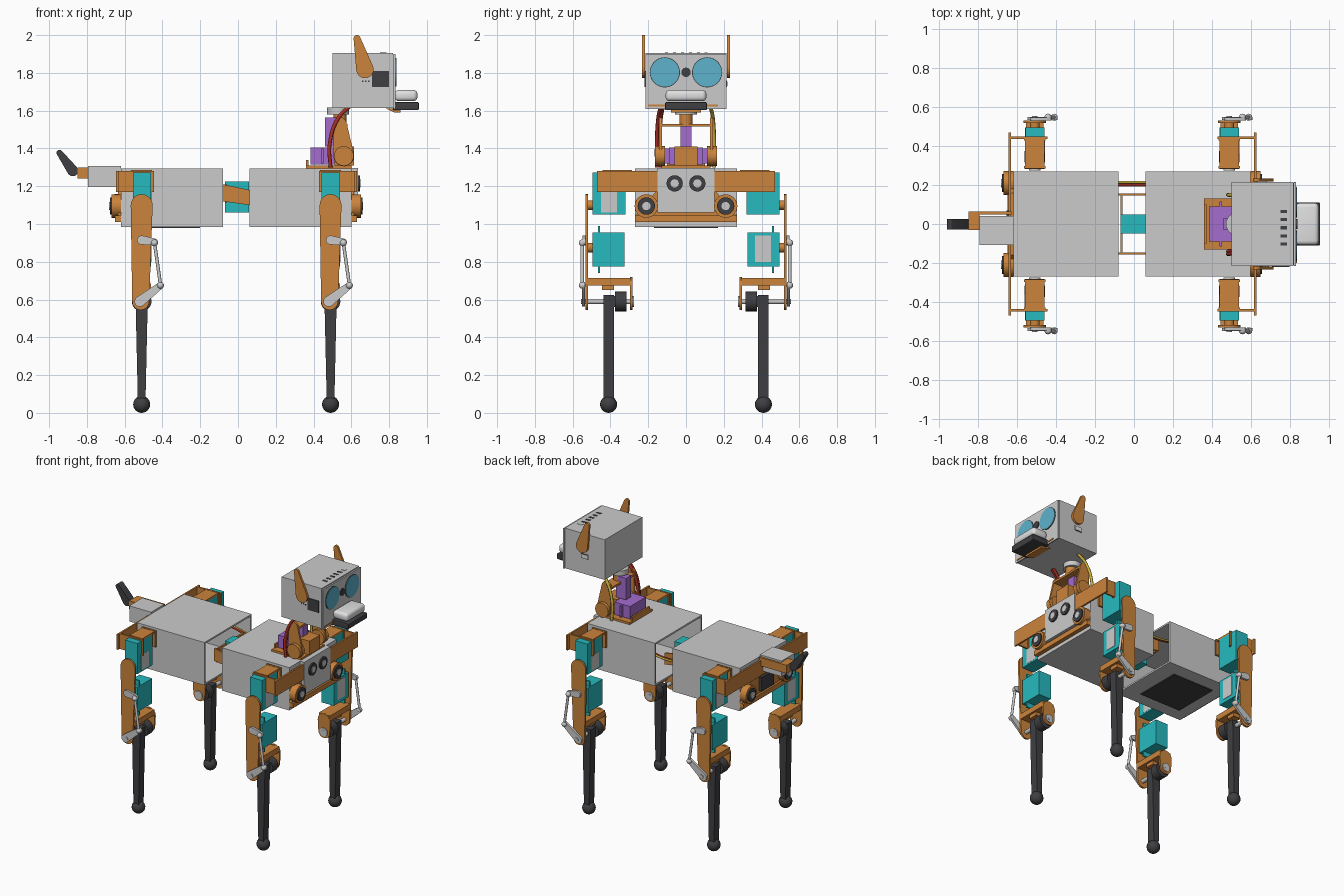
import bpy, bmesh, math
from mathutils import Vector, Matrix

if "Cube" in bpy.data.objects:
    bpy.data.objects.remove(bpy.data.objects["Cube"])


def material(name, rgb):
    m = bpy.data.materials.new(name)
    m.diffuse_color = (*rgb, 1)
    m.use_nodes = True
    m.node_tree.nodes["Principled BSDF"].inputs["Base Color"].default_value = m.diffuse_color
    return m


GREY = material("light grey shell", (0.60, 0.60, 0.60))
ORANGE = material("orange bracket", (0.60, 0.23, 0.045))
CYAN = material("cyan servo", (0.02, 0.49, 0.52))
PURPLE = material("purple servo", (0.37, 0.15, 0.62))
BLACK = material("dark plastic", (0.05, 0.05, 0.055))
BLUE = material("blue lens", (0.11, 0.45, 0.60))
WHITE = material("white plastic", (0.75, 0.75, 0.75))
RED = material("red wire", (0.40, 0.03, 0.02))
YELLOW = material("yellow wire", (0.60, 0.45, 0.05))


def finish(name, bm, mat):
    bmesh.ops.recalc_face_normals(bm, faces=bm.faces)
    me = bpy.data.meshes.new(name)
    bm.to_mesh(me)
    bm.free()
    me.materials.append(mat)
    me.shade_smooth()
    me.set_sharp_from_angle(angle=math.radians(32))
    ob = bpy.data.objects.new(name, me)
    bpy.context.collection.objects.link(ob)
    return ob


def box(name, x, y, z, mat, bevel=0):
    bm = bmesh.new()
    bmesh.ops.create_cube(bm, size=1)
    for v in bm.verts:
        for i, (a, b) in enumerate((x, y, z)):
            v.co[i] = (a + b) / 2 + v.co[i] * (b - a)
    if bevel:
        bmesh.ops.bevel(bm, geom=bm.edges[:], offset=bevel, segments=4, profile=0.5, affect='EDGES')
    return finish(name, bm, mat)


def rod(name, p, q, r, mat, sides=24, r2=None):
    p, q = Vector(p), Vector(q)
    bm = bmesh.new()
    m = Matrix.Translation((p + q) / 2) @ (q - p).to_track_quat('Z', 'Y').to_matrix().to_4x4()
    bmesh.ops.create_cone(bm, cap_ends=True, segments=sides, radius1=r,
                          radius2=r if r2 is None else r2, depth=(q - p).length, matrix=m)
    return finish(name, bm, mat)


def ball(name, c, r, mat):
    bm = bmesh.new()
    bmesh.ops.create_uvsphere(bm, u_segments=20, v_segments=12, radius=r, matrix=Matrix.Translation(c))
    return finish(name, bm, mat)


def prism(name, pts, axis, a, b, mat):
    """Extrude a flat outline along x or y; pts are (y, z) or (x, z)."""
    bm = bmesh.new()
    vs = [bm.verts.new((a, u, w) if axis == 'x' else (u, a, w)) for u, w in pts]
    ext = bmesh.ops.extrude_face_region(bm, geom=[bm.faces.new(vs)])
    d = Vector((b - a, 0, 0) if axis == 'x' else (0, b - a, 0))
    bmesh.ops.translate(bm, vec=d, verts=[g for g in ext['geom'] if isinstance(g, bmesh.types.BMVert)])
    # extruding keeps the starting face as the second cap
    return finish(name, bm, mat)


def link(name, p, r, q, s, y0, y1, mat, n=10):
    """Plate with a rounded end of radius r at p and s at q (x, z)."""
    p, q = Vector(p), Vector(q)
    d = q - p
    a, beta = math.atan2(d.y, d.x), math.acos((r - s) / d.length)
    pts = []
    for c, rad, t0, t1 in ((p, r, a + beta, a + 2 * math.pi - beta), (q, s, a - beta, a + beta)):
        for i in range(n + 1):
            t = t0 + (t1 - t0) * i / n
            pts.append((c.x + rad * math.cos(t), c.y + rad * math.sin(t)))
    return prism(name, pts, 'y', y0, y1, mat)


def cable(name, pts, r, mat):
    cu = bpy.data.curves.new(name, 'CURVE')
    cu.dimensions = '3D'
    cu.bevel_depth, cu.bevel_resolution, cu.resolution_u = r, 2, 6
    sp = cu.splines.new('BEZIER')
    sp.bezier_points.add(len(pts) - 1)
    for b, p in zip(sp.bezier_points, pts):
        b.co = p
        b.handle_left_type = b.handle_right_type = 'AUTO'
    cu.materials.append(mat)
    bpy.context.collection.objects.link(bpy.data.objects.new(name, cu))


# Body shells: thin walled, open towards the waist
T = 0.012
for name, x0, x1, wall in (("rear_body", -0.62, -0.08, -0.62), ("front_body", 0.06, 0.60, 0.60 - T)):
    box(name + "_top", (x0, x1), (-0.27, 0.27), (1.295 - T, 1.295), GREY)
    box(name + "_floor", (x0, x1), (-0.27, 0.27), (0.985, 0.985 + T), GREY)
    box(name + "_end", (wall, wall + T), (-0.258, 0.258), (0.997, 1.283), GREY)
    for y in (-0.27, 0.27 - T):
        box(name + "_side", (x0, x1), (y, y + T), (0.997, 1.283), GREY)
box("belly_mat", (-0.53, -0.2), (-0.17, 0.17), (0.979, 0.987), BLACK)

# End brackets: hip rail, hip pivots and lower lip
for e, r, d in ((0.60, 0.63, 1), (-0.62, -0.645, -1)):
    lo = lambda a, b: (min(a, b), max(a, b))
    box("hip_rail", lo(r, r - 0.012 * d), (-0.47, 0.47), (1.17, 1.28), ORANGE)
    box("lower_lip", lo(e, e + 0.03 * d), (-0.27, 0.27), (1.01, 1.045), ORANGE)
    prism("end_bracket", [(-0.27, 1.045), (0.27, 1.045), (0.16, 1.17), (-0.16, 1.17)], 'x', e, e + 0.015 * d, ORANGE)
    for s in (-1, 1):
        box("rail_flange", lo(r, r - 0.2 * d), lo(s * 0.437, s * 0.449), (1.17, 1.28), ORANGE)
        y = s * 0.21
        rod("hip_pivot", (e, y, 1.095), (e + 0.05 * d, y, 1.095), 0.062, ORANGE)
        rod("pivot_cap", (e + 0.05 * d, y, 1.095), (e + 0.058 * d, y, 1.095), 0.046, BLACK)
        rod("pivot_screw", (e + 0.058 * d, y, 1.095), (e + 0.063 * d, y, 1.095), 0.022, GREY)

# Chest panel with two range sensors
box("chest_panel", (0.60, 0.635), (-0.15, 0.15), (1.06, 1.297), GREY)
for s in (-1, 1):
    rod("chest_sensor", (0.63, s * 0.06, 1.215), (0.645, s * 0.06, 1.215), 0.043, BLACK)
    rod("chest_sensor_core", (0.645, s * 0.06, 1.215), (0.648, s * 0.06, 1.215), 0.022, GREY)
# Rear socket panel
box("rear_socket", (-0.655, -0.62), (-0.07, 0.07), (1.06, 1.16), BLACK)

# Waist joint
box("waist_servo", (-0.07, 0.058), (-0.05, 0.05), (1.06, 1.225), CYAN)
for y in (-0.158, 0.146):
    prism("waist_arm", [(-0.08, 1.12), (0.062, 1.10), (0.062, 1.18), (-0.08, 1.21)], 'y', y, y + 0.012, ORANGE)
box("waist_plate", (-0.07, -0.058), (-0.15, 0.15), (1.11, 1.21), ORANGE)
for y, m in ((0.20, RED), (0.215, YELLOW)):
    cable("waist_wire", [(-0.2, y, 1.2), (0, y, 1.17), (0.2, y, 1.2)], 0.007, m)


def leg(cx, s):
    Y = lambda a, b: (min(s * a, s * b), max(s * a, s * b))
    # hip bracket and servos
    box("hip_cap", (cx - 0.05, cx + 0.05), Y(0.295, 0.437), (1.272, 1.285), ORANGE)
    for a, b in ((0.285, 0.298), (0.428, 0.441)):
        box("hip_cap_side", (cx - 0.056, cx + 0.056), Y(a, b), (1.17, 1.287), ORANGE)
    box("upper_servo", (cx - 0.047, cx + 0.05), Y(0.32, 0.495), (1.05, 1.272), CYAN)
    box("lower_servo", (cx - 0.05, cx + 0.05), Y(0.325, 0.495), (0.775, 0.955), CYAN)
    box("lower_servo_flange", (cx - 0.045, cx + 0.045), Y(0.455, 0.467), (0.74, 0.99), CYAN)
    hi, low = (cx - 0.049, cx + 0.045) if s > 0 else (cx + 0.045, cx - 0.053)
    if s > 0:
        low = cx + 0.047
    box("upper_label", (hi, hi + 0.006), Y(0.365, 0.45), (1.06, 1.17), GREY)
    box("lower_label", (low, low + 0.006), Y(0.365, 0.45), (0.80, 0.94), GREY)
    # thigh plates and crossbar
    link("thigh_plate", (cx, 1.10), 0.058, (cx - 0.005, 0.59), 0.045, s * 0.518, s * 0.532, ORANGE)
    link("inner_knee_plate", (cx, 0.67), 0.05, (cx, 0.59), 0.045, s * 0.283, s * 0.296, ORANGE)
    box("thigh_crossbar", (cx - 0.045, cx + 0.045), Y(0.29, 0.52), (0.675, 0.715), ORANGE)
    box("thigh_stop", (cx - 0.03, cx + 0.03), Y(0.38, 0.445), (0.65, 0.675), ORANGE)
    for z in (1.10, 0.875):
        rod("servo_horn", (cx, s * 0.49, z), (cx, s * 0.52, z), 0.025, ORANGE)
    # knee and shin
    rod("knee_drum", (cx, s * 0.315, 0.59), (cx, s * 0.375, 0.59), 0.052, BLACK)
    rod("knee_axle", (cx, s * 0.275, 0.59), (cx, s * 0.555, 0.59), 0.014, GREY)
    rod("knee_bearing", (cx, s * 0.276, 0.59), (cx, s * 0.284, 0.59), 0.03, GREY)
    box("knee_bridge", (cx - 0.028, cx + 0.028), Y(0.36, 0.4), (0.56, 0.62), BLACK)
    prism("shin", [(cx - 0.02, 0.05), (cx + 0.02, 0.05), (cx + 0.033, 0.625), (cx - 0.033, 0.625)],
          'y', s * 0.38, s * 0.438, BLACK)
    ball("foot", (cx, s * 0.41, 0.045), 0.045, BLACK)
    # linkage
    link("drive_crank", (cx, 0.915), 0.024, (cx + 0.068, 0.905), 0.018, s * 0.532, s * 0.547, GREY)
    link("knee_crank", (cx + 0.10, 0.675), 0.018, (cx - 0.01, 0.59), 0.028, s * 0.534, s * 0.55, GREY)
    a, b = (cx + 0.068, s * 0.549, 0.90), (cx + 0.10, s * 0.549, 0.675)
    rod("push_rod", a, b, 0.009, GREY, 12)
    ball("rod_end", a, 0.018, GREY)
    ball("rod_end", b, 0.018, GREY)


for cx in (-0.51, 0.49):
    for s in (-1, 1):
        leg(cx, s)

# Neck
box("neck_base", (0.36, 0.60), (-0.13, 0.13), (1.295, 1.31), ORANGE)
box("neck_lower_servo", (0.385, 0.51), (-0.09, 0.09), (1.315, 1.405), PURPLE)
box("neck_lower_flange", (0.44, 0.452), (-0.115, 0.115), (1.32, 1.40), PURPLE)
box("neck_rear_plate", (0.36, 0.372), (-0.10, 0.10), (1.31, 1.34), ORANGE)
box("neck_block", (0.51, 0.615), (-0.06, 0.06), (1.31, 1.41), ORANGE)
box("neck_upper_servo", (0.46, 0.54), (-0.03, 0.03), (1.41, 1.565), PURPLE)
box("neck_yoke", (0.50, 0.58), (-0.14, 0.14), (1.515, 1.53), ORANGE)
for s in (-1, 1):
    rod("neck_pivot", (0.56, s * 0.11, 1.36), (0.56, s * 0.165, 1.36), 0.052, ORANGE)
    link("neck_arm", (0.56, 1.36), 0.055, (0.54, 1.53), 0.035, s * 0.128, s * 0.142, ORANGE)
rod("neck_post", (0.54, 0, 1.53), (0.54, 0, 1.585), 0.035, ORANGE)
rod("neck_collar", (0.53, 0, 1.58), (0.53, 0, 1.616), 0.058, GREY)
for y, m in ((-0.155, RED), (-0.14, RED), (0.15, YELLOW)):
    cable("neck_wire", [(0.49, y, 1.30), (0.485, y, 1.42), (0.53, y * 0.95, 1.56), (0.60, y * 0.85, 1.63)], 0.01, m)

# Head
box("head_shell", (0.50, 0.82), (-0.215, 0.215), (1.615, 1.905), GREY)
box("face_plate", (0.823, 0.833), (-0.215, 0.215), (1.61, 1.90), GREY)
box("face_gap", (0.818, 0.824), (-0.21, 0.21), (1.615, 1.897), BLACK)
for s in (-1, 1):
    rod("eye_rim", (0.832, s * 0.112, 1.803), (0.835, s * 0.112, 1.803), 0.080, BLACK, 40)
    rod("eye", (0.833, s * 0.112, 1.803), (0.838, s * 0.112, 1.803), 0.076, BLUE, 40)
    link("ear", (0.63, 1.982), 0.018, (0.672, 1.818), 0.046, s * 0.218, s * 0.234, ORANGE)
rod("brow_sensor", (0.832, 0, 1.803), (0.84, 0, 1.803), 0.025, BLACK)
box("snout", (0.83, 0.95), (-0.108, 0.108), (1.65, 1.71), WHITE, 0.022)
box("lower_jaw", (0.82, 0.957), (-0.11, 0.11), (1.603, 1.645), BLACK, 0.005)
prism("jaw_bracket", [(0.78, 1.612), (0.86, 1.612), (0.86, 1.59), (0.83, 1.59)], 'y', -0.08, 0.08, ORANGE)
box("face_trim", (0.832, 0.838), (-0.2, 0.17), (1.622, 1.632), ORANGE)
for i in range(6):
    y = 0.107 - i * 0.042
    box("crown_slot", (0.752, 0.787), (y - 0.008, y + 0.008), (1.90, 1.907), GREY if i == 0 else BLACK)
box("side_panel", (0.71, 0.80), (-0.221, -0.213), (1.725, 1.81), BLACK)
for i in range(3):
    box("side_slot", (0.657 + i * 0.015, 0.665 + i * 0.015), (-0.218, -0.213), (1.752, 1.76), BLACK)
box("side_port_frame", (0.63, 0.69), (0.213, 0.217), (1.725, 1.76), BLACK)
box("side_port", (0.636, 0.684), (0.213, 0.219), (1.73, 1.755), WHITE)

# Tail
box("tail_servo", (-0.795, -0.62), (-0.108, 0.042), (1.195, 1.308), GREY)
box("tail_bracket", (-0.85, -0.63), (0.05, 0.064), (1.24, 1.30), ORANGE)
box("tail_mount", (-0.85, -0.795), (-0.03, 0.06), (1.24, 1.30), ORANGE)
link("tail", (-0.945, 1.377), 0.016, (-0.875, 1.282), 0.029, -0.027, 0.025, BLACK)
